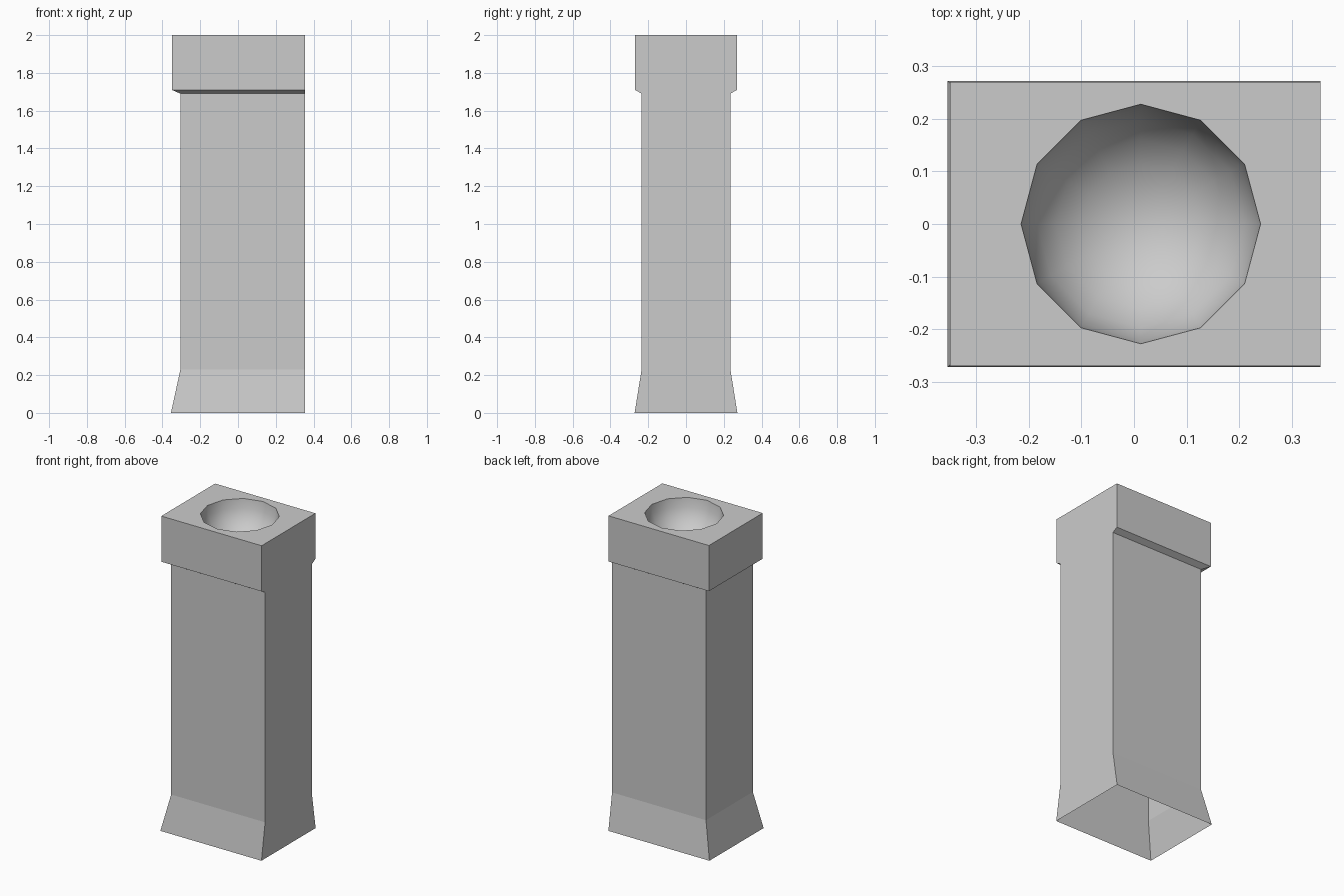
import bpy, bmesh
from math import cos, sin, pi

if "Cube" in bpy.data.objects:
    bpy.data.objects.remove(bpy.data.objects["Cube"])

FLAT_X = 0.355                    # plain side, flush from floor to top
CX, R, SEG, RINGS = 0.013, 0.228, 12, 6
DEPTH = 0.22

# (z, left side x, half depth y) from floor to top
PROFILE = [(0, -0.355, 0.272), (0.23, -0.305, 0.235), (1.69, -0.305, 0.235),
           (1.71, -0.35, 0.27), (2.0, -0.35, 0.27)]


def ring(bm, radius, z):
    return [bm.verts.new((CX + radius * cos(2 * pi * i / SEG),
                          radius * sin(2 * pi * i / SEG), z)) for i in range(SEG)]


def skin(bm, low, high):
    n = len(low)
    for i in range(n):
        j = (i + 1) % n
        bm.faces.new((low[i], low[j], high[j], high[i]))


def finish(bm, name, smooth=False):
    for f in bm.faces:
        f.smooth = smooth
    mesh = bpy.data.meshes.new(name)
    bm.to_mesh(mesh)
    bm.free()
    ob = bpy.data.objects.new(name, mesh)
    bpy.context.collection.objects.link(ob)


# Pedestal: flared foot, shaft and cap on three sides, open underneath
bm = bmesh.new()
levels = [[bm.verts.new(p) for p in ((FLAT_X, -y, z), (FLAT_X, y, z), (x, y, z), (x, -y, z))]
          for z, x, y in PROFILE]
for low, high in zip(levels, levels[1:]):
    skin(bm, low, high)

# Top plate around the round opening
top, rim = levels[-1], ring(bm, R, 2.0)
for i in range(4):
    s = 9 + 3 * i
    for k in range(s, s + 3):
        bm.faces.new((top[i], rim[(k + 1) % SEG], rim[k % SEG]))
    bm.faces.new((top[i], top[(i + 1) % 4], rim[(s + 3) % SEG]))
finish(bm, "pedestal")

# Bowl: smooth twelve-sided hollow
bm = bmesh.new()
rings = [ring(bm, R * cos(pi / 2 * i / RINGS), 2.0 - DEPTH * sin(pi / 2 * i / RINGS))
         for i in range(RINGS)]
for a, b in zip(rings, rings[1:]):
    skin(bm, a, b)
bottom = bm.verts.new((CX, 0, 2.0 - DEPTH))
for i in range(SEG):
    bm.faces.new((rings[-1][i], rings[-1][(i + 1) % SEG], bottom))
finish(bm, "bowl", smooth=True)
